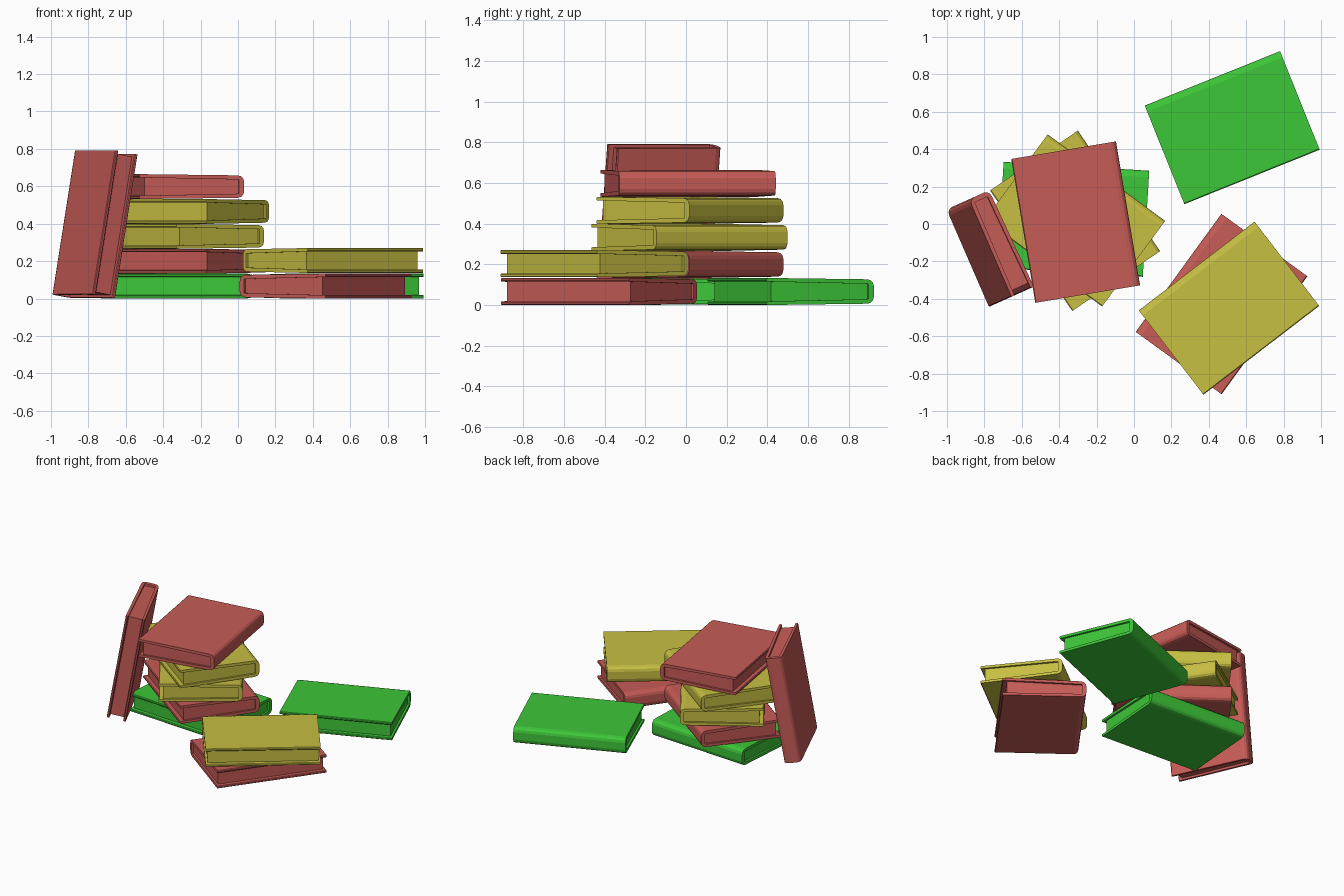
import bpy, bmesh
from math import radians, sin, cos
from mathutils import Matrix, Vector

if "Cube" in bpy.data.objects:
    bpy.data.objects.remove(bpy.data.objects["Cube"])

L, W, H = 0.78, 0.568, 0.133      # book length, width, thickness
STEP = 0.133


def make_material(name, rgb):
    m = bpy.data.materials.new(name)
    m.diffuse_color = (*rgb, 1)
    m.use_nodes = True
    m.node_tree.nodes["Principled BSDF"].inputs["Base Color"].default_value = m.diffuse_color
    return m


RED = make_material("red", (0.57, 0.107, 0.095))
GREEN = make_material("green", (0.047, 0.57, 0.04))
YELLOW = make_material("yellow", (0.57, 0.52, 0.055))


def extrude_profile(bm, pts, length):
    """Extrude a closed (y, z) outline along x, centred."""
    verts = [bm.verts.new((-length / 2, y, z)) for y, z in pts]
    face = bm.faces.new(verts)
    out = bmesh.ops.extrude_face_region(bm, geom=[face])
    moved = [g for g in out["geom"] if isinstance(g, bmesh.types.BMVert)]
    bmesh.ops.translate(bm, verts=moved, vec=(length, 0, 0))


def book_mesh(name, mat):
    w, h, s, t = W / 2, H / 2, 0.059, 0.018
    # upper half of the wrap-around cover: inside spine -> lip -> outside spine
    top = [(w - 0.028, s - t - 0.003), (-w + 0.004, h - t), (-w, h - t + 0.005),
           (-w, h - 0.004), (-w + 0.005, h), (w - 0.035, s + 0.001),
           (w - 0.016, s - 0.004), (w - 0.005, s - 0.015), (w, s - 0.032)]
    bottom = [(y, -z) for y, z in reversed(top)]
    bm = bmesh.new()
    extrude_profile(bm, top + bottom, L)
    # page block, set back from the open edges
    y0, y1 = -w + 0.03, w - 0.02
    zi, zo = s - t, h - t + 0.002
    extrude_profile(bm, [(y0, -zo), (y1, -zi), (y1, zi), (y0, zo)], L - 0.03)
    bmesh.ops.recalc_face_normals(bm, faces=bm.faces[:])
    me = bpy.data.meshes.new(name)
    bm.to_mesh(me)
    bm.free()
    me.materials.append(mat)
    return me


MESH = {m.name: book_mesh(m.name + "_book", m) for m in (RED, GREEN, YELLOW)}


def place(name, colour, matrix):
    ob = bpy.data.objects.new(name, MESH[colour])
    bpy.context.collection.objects.link(ob)
    ob.matrix_world = matrix
    return ob


def flat_book(name, colour, x, y, level, angle):
    z = H / 2 + level * STEP
    place(name, colour, Matrix.Translation((x, y, z)) @ Matrix.Rotation(radians(angle), 4, 'Z'))


# main stack
for i, (colour, x, y, a) in enumerate([
        ("green", -0.325, 0.025, -3.5), ("red", -0.316, 0.019, -36.4),
        ("yellow", -0.315, 0.017, -55.7), ("yellow", -0.316, 0.019, -36.4),
        ("red", -0.312, 0.010, -80.5)]):
    flat_book(f"stack_book_{i + 1}", colour, x, y, i, a)

# small stack and loose book
flat_book("pair_lower_book", "red", 0.468, -0.428, 0, 54)
flat_book("pair_upper_book", "yellow", 0.508, -0.45, 1.03, 37.5)
flat_book("loose_book", "green", 0.525, 0.515, 0, 21.9)

# book standing on end, leaning against the stack
lean = radians(9.75)
n = Vector((0.912, 0.41, 0)).normalized()
ax = n * sin(lean) + Vector((0, 0, cos(lean)))
ay = Vector((-n.y, n.x, 0))
az = ax.cross(ay)
rot = Matrix((ax, ay, az)).transposed().to_4x4()
place("leaning_book", "red", Matrix.Translation((-0.772, -0.13, 0.397)) @ rot)
